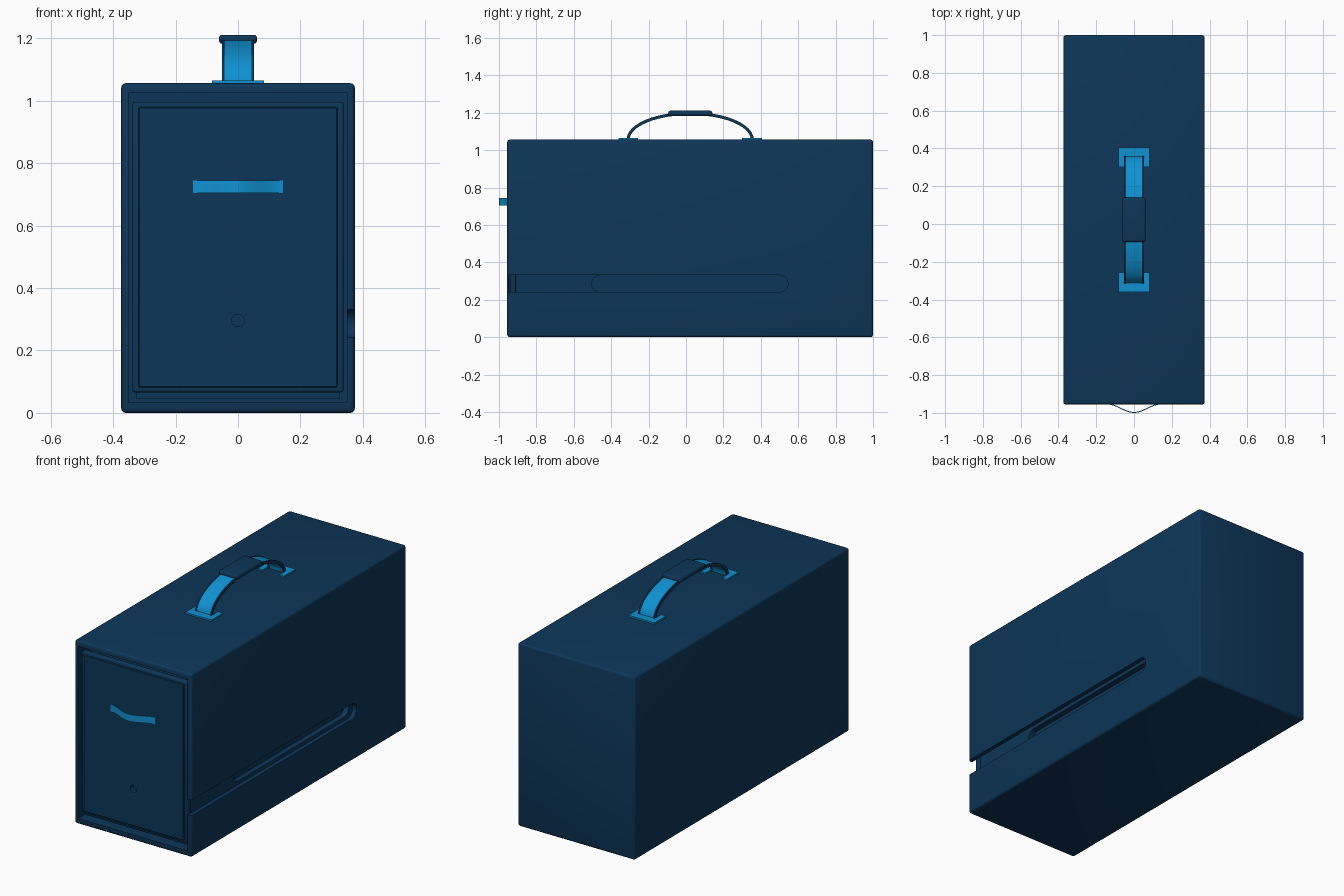
import bpy, bmesh, math

if "Cube" in bpy.data.objects:
    bpy.data.objects.remove(bpy.data.objects["Cube"], do_unlink=True)


def material(name, rgb):
    m = bpy.data.materials.new(name)
    m.use_nodes = True
    color = (*rgb, 1)
    m.diffuse_color = color
    m.node_tree.nodes["Principled BSDF"].inputs["Base Color"].default_value = color
    return m


NAVY = material("navy", (0.004, 0.037, 0.098))
BLUE = material("bright_blue", (0.005, 0.285, 0.645))


def activate(ob):
    bpy.ops.object.select_all(action="DESELECT")
    ob.select_set(True)
    bpy.context.view_layer.objects.active = ob


def finish(bm, name, mat):
    bmesh.ops.recalc_face_normals(bm, faces=bm.faces[:])
    me = bpy.data.meshes.new(name)
    bm.to_mesh(me)
    bm.free()
    me.materials.append(mat)
    ob = bpy.data.objects.new(name, me)
    bpy.context.collection.objects.link(ob)
    activate(ob)
    bpy.ops.object.shade_smooth_by_angle(angle=math.radians(35))
    return ob


def box(name, x, y, z, mat, bevel=0, segments=3):
    """Box spanning the (low, high) pairs, with rounded edges."""
    bm = bmesh.new()
    bmesh.ops.create_cube(bm, size=1)
    for v in bm.verts:
        v.co = [(lo + hi) / 2 + c * (hi - lo) for c, (lo, hi) in zip(v.co, (x, y, z))]
    if bevel:
        bmesh.ops.bevel(bm, geom=bm.edges[:], offset=bevel, segments=segments,
                        profile=0.5, affect="EDGES")
    return finish(bm, name, mat)


def prism(name, outline, lo, hi, axis, mat):
    """Closed 2D outline extruded along one axis."""
    bm = bmesh.new()

    def place(a, b, h):
        co = [a, b]
        co.insert(axis, h)
        return bm.verts.new(co)

    ends = [[place(a, b, h) for a, b in outline] for h in (lo, hi)]
    for ring in ends:
        bm.faces.new(ring)
    n = len(outline)
    for i in range(n):
        j = (i + 1) % n
        bm.faces.new((ends[0][i], ends[0][j], ends[1][j], ends[1][i]))
    return finish(bm, name, mat)


def cut(cutter, *targets):
    for ob in targets:
        activate(ob)
        mod = ob.modifiers.new("cut", "BOOLEAN")
        mod.operation = "DIFFERENCE"
        mod.object = cutter
        bpy.ops.object.modifier_apply(modifier=mod.name)
        bpy.ops.object.shade_smooth_by_angle(angle=math.radians(35))
    bpy.data.objects.remove(cutter, do_unlink=True)


def stadium(y0, y1, z, r, steps=12):
    def arc(center, start):
        return [(center + r * math.cos(start + math.pi * i / steps),
                 z + r * math.sin(start + math.pi * i / steps)) for i in range(steps + 1)]
    return arc(y1 - r, -math.pi / 2) + arc(y0 + r, math.pi / 2)


def ribbon(path, thickness):
    """Outline of a band of even thickness along an open 2D path."""
    sides = [], []
    for i, (a, b) in enumerate(path):
        p, q = path[max(i - 1, 0)], path[min(i + 1, len(path) - 1)]
        da, db = q[0] - p[0], q[1] - p[1]
        k = thickness / 2 / math.hypot(da, db)
        sides[0].append((a - db * k, b + da * k))
        sides[1].append((a + db * k, b - da * k))
    return sides[0] + sides[1][::-1]


# Outer case: hollow, open at the front, with a slot in the left wall
case = box("case", (-0.374, 0.374), (-0.956, 1.0), (0, 1.056), NAVY, 0.014)
cut(box("cavity", (-0.349, 0.349), (-1.2, 0.97), (0.033, 1.025), NAVY), case)
SLOT_Z, SLOT_R = 0.286, 0.045
cut(prism("case_slot", stadium(-1.2, 0.545, SLOT_Z, SLOT_R), 0.3, 0.5, 0, NAVY), case)

# Drawer: body with a side groove, front plate and raised front panel
body = box("drawer_body", (-0.326, 0.326), (-0.912, 0.95), (0.045, 0.985), NAVY)
cut(prism("groove", stadium(-0.505, 0.545, SLOT_Z, SLOT_R), 0.295, 0.5, 0, NAVY), body)
plate = box("drawer_front", (-0.338, 0.338), (-0.942, -0.91), (0.066, 0.996), NAVY, 0.008)
panel = box("drawer_panel", (-0.318, 0.318), (-0.951, -0.935), (0.082, 0.979), NAVY, 0.002, 1)
hole = stadium(-0.02, 0.02, 0.296, 0.02)[:-1]
hole.pop(12)
cut(prism("finger_hole", hole, -1.1, -0.925, 1, NAVY), plate, panel)

# Pull strap bowed out from the drawer front
N = 24
pull = []
for i in range(N + 1):
    x = -0.144 + 0.288 * i / N
    pull.append((x, -0.9525 - 0.0225 * (1 + math.cos(math.pi * x / 0.144))))
prism("pull_strap", ribbon(pull, 0.005), 0.705, 0.745, 2, BLUE)

# Carrying handle: arched strap with dark edging and a padded grip
MID, HALF, TOP = 0.0225, 0.332, 1.056
arch = [(MID - HALF * math.cos(math.pi * i / N), TOP + 0.14 * math.sin(math.pi * i / N))
        for i in range(N + 1)]
prism("handle_strap", ribbon(arch, 0.011), -0.043, 0.043, 0, BLUE)
for side, lo in (("right", -0.052), ("left", 0.043)):
    prism(side + "_handle_edging", ribbon(arch, 0.016), lo, lo + 0.009, 0, NAVY)
box("handle_grip", (-0.061, 0.061), (MID - 0.118, MID + 0.118), (1.182, 1.211), NAVY, 0.011)

# Notched pads that fix the handle to the case top
for end, s in (("front", -1), ("back", 1)):
    half = [(0.083, 0.383), (0.083, 0.278), (0.053, 0.278), (0.053, HALF)]
    ring = half + [(-x, y) for x, y in reversed(half)]
    prism(end + "_handle_pad", [(x, MID + s * y) for x, y in ring],
          TOP - 0.002, TOP + 0.009, 2, BLUE)
